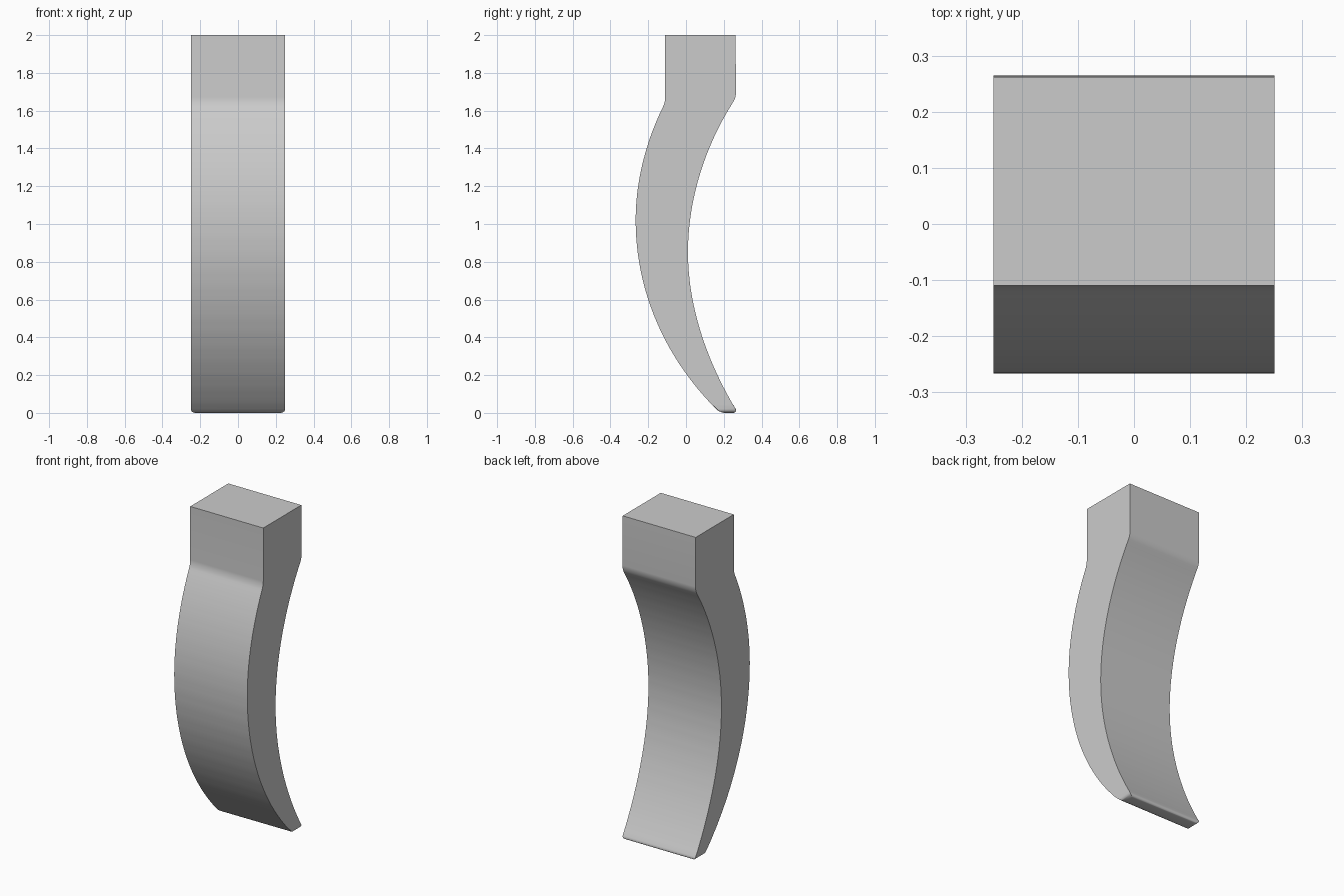
import bpy, bmesh, math
from mathutils import Vector
from mathutils.geometry import interpolate_bezier

cube = bpy.data.objects.get("Cube")
if cube:
    bpy.data.objects.remove(cube)

HALF_WIDTH = 0.25
SHOULDER = 1.67


def bezier(a, b, c, d, steps):
    pts = [Vector((0, *p)) for p in (a, b, c, d)]
    return [(p.y, p.z) for p in interpolate_bezier(*pts, steps)]


# Side profile as (y, z): square head, bulging front, hollow back
front = bezier((-0.11, 1.645), (-0.2, 1.47), (-0.267, 1.25), (-0.267, 1.02), 10)
front += bezier((-0.267, 1.02), (-0.267, 0.63), (-0.1, 0.27), (0.18, 0), 14)[1:]
back = bezier((0.275, 0), (0.12, 0.25), (0.01, 0.55), (0.01, 0.85), 12)
back += bezier((0.01, 0.85), (0.01, 1.13), (0.1, 1.42), (0.265, SHOULDER), 12)[1:]
profile = [(0.262, 2), (-0.11, 2)] + front + back

# Extrude the profile across the width
bm = bmesh.new()
side = bm.faces.new([bm.verts.new((-HALF_WIDTH, y, z)) for y, z in profile])
ext = bmesh.ops.extrude_face_region(bm, geom=[side])
moved = [g for g in ext["geom"] if isinstance(g, bmesh.types.BMVert)]
bmesh.ops.translate(bm, verts=moved, vec=(2 * HALF_WIDTH, 0, 0))
bmesh.ops.recalc_face_normals(bm, faces=bm.faces)


# Round the long edges below the head and the edges of the tip
def is_rounded(edge):
    a, b = (v.co for v in edge.verts)
    if abs(a.x - b.x) < 0.01:
        return max(a.z, b.z) < 0.001
    return max(a.z, b.z) < SHOULDER + 0.01


bmesh.ops.bevel(bm, geom=[e for e in bm.edges if is_rounded(e)], offset=0.025,
                offset_type='OFFSET', segments=5, profile=0.5,
                affect='EDGES', clamp_overlap=True)

mesh = bpy.data.meshes.new("curved_leg")
bm.to_mesh(mesh)
bm.free()
leg = bpy.data.objects.new("curved_leg", mesh)
bpy.context.collection.objects.link(leg)

# Plain grey finish
grey = bpy.data.materials.new("plain_grey")
grey.use_nodes = True
colour = (0.6, 0.6, 0.6, 1)
grey.diffuse_color = colour
grey.node_tree.nodes["Principled BSDF"].inputs["Base Color"].default_value = colour
mesh.materials.append(grey)

bpy.context.view_layer.objects.active = leg
leg.select_set(True)
bpy.ops.object.shade_smooth_by_angle(angle=math.radians(35))
